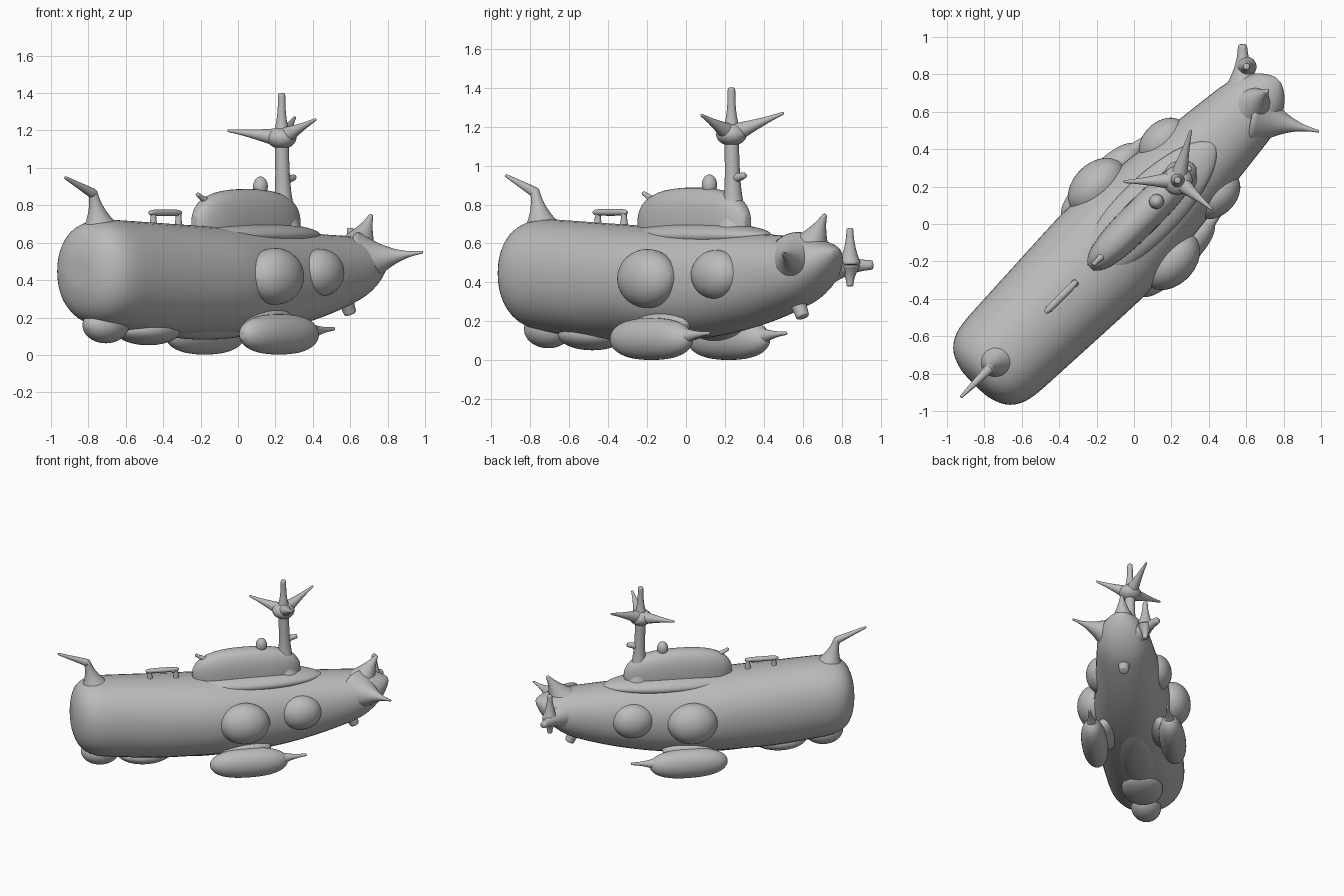
import bpy
from math import cos, sin, pi, copysign, radians
from mathutils import Vector, Matrix

if "Cube" in bpy.data.objects:
    bpy.data.objects.remove(bpy.data.objects["Cube"], do_unlink=True)

# Parts are laid out along x, then turned because the vessel lies diagonally
TURN = Matrix.Rotation(radians(45), 4, 'Z')
SIDES = 20

grey = bpy.data.materials.new("hull_grey")
grey.use_nodes = True
grey.diffuse_color = (.5, .5, .5, 1)
grey.node_tree.nodes["Principled BSDF"].inputs["Base Color"].default_value = grey.diffuse_color


def skin(name, rings):
    """Join equal rings of points, close both ends with a fan, and smooth."""
    count = len(rings[0])
    verts = [point for ring in rings for point in ring]
    faces = []
    for start in range(0, len(verts) - count, count):
        for j in range(count):
            a, b = start + j, start + (j + 1) % count
            faces.append((a, b, b + count, a + count))
    last = len(verts) - count
    for start, ring in ((0, rings[0]), (last, rings[-1])):
        verts.append(sum(ring, Vector((0, 0, 0))) / count)
        centre = len(verts) - 1
        for j in range(count):
            a, b = start + j, start + (j + 1) % count
            faces.append((a, b, centre) if start else (b, a, centre))
    mesh = bpy.data.meshes.new(name)
    mesh.from_pydata([TURN @ point for point in verts], [], faces)
    mesh.materials.append(grey)
    mesh.shade_smooth()
    part = bpy.data.objects.new(name, mesh)
    bpy.context.collection.objects.link(part)
    subdivision = part.modifiers.new("smooth", 'SUBSURF')
    subdivision.levels = subdivision.render_levels = 1


def oval(centre, across, upward, power=1):
    """Ring of points; a power under one makes it squarer."""
    ring = []
    for j in range(SIDES):
        angle = 2 * pi * j / SIDES
        c, s = (copysign(abs(v) ** power, v) for v in (cos(angle), sin(angle)))
        ring.append(Vector(centre) + across * c + upward * s)
    return ring


def rounding(distance, fullness):
    """Rounded end profile, growing from nearly zero to one."""
    inset = 1 - min(max(distance, .01), 1)
    return (1 - inset ** fullness) ** (1 / fullness)


def blob(name, centre, size, fullness=2, power=1):
    """Rounded body with the given half sizes; more fullness is blunter."""
    x, y, z = centre
    length, width, height = size
    rings = []
    for i in range(17):
        u = -cos(pi * i / 16)
        r = rounding(1 - abs(u), fullness)
        rings.append(oval((x + length * u, y, z),
                          Vector((0, width * r, 0)), Vector((0, 0, height * r)), power))
    skin(name, rings)


def spike(name, base, tip, wide, thin=.008, flare=2, flat=1):
    """Tapering prong whose root flares out into the body under it."""
    base, tip = Vector(base), Vector(tip)
    axis = (tip - base).normalized()
    side = axis.cross(Vector((0, 1, 0))).normalized()
    other = axis.cross(side)
    rings = []
    for i in range(11):
        f = i / 10
        r = thin + (wide - thin) * (1 - f) ** flare
        rings.append(oval(base.lerp(tip, f), side * r, other * r * flat))
    skin(name, rings)


def hull(name, bow, stern, steps=30):
    """Blunt at the bow, narrowing and rising towards the stern."""
    rings = []
    for i in range(steps + 1):
        x = bow + (stern - bow) * (1 - cos(pi * i / steps)) / 2
        aft = max(x, 0)
        end = rounding((x - bow) / .25, 3) * rounding((stern - x) / .25, 2)
        width = .32 - max(.12 * (x + .2), -.05 * (x + .2))
        axis = .45 + .1 * aft
        top = axis + (.68 - .05 * x - axis) * end
        bottom = axis + (.1 + .2 * max(x + .1, 0) ** 2 - axis) * end
        if x < -.6:
            bottom += .1 * (-.6 - x) * end
        rings.append(oval((x, 0, (top + bottom) / 2), Vector((0, width * end, 0)),
                          Vector((0, 0, (top - bottom) / 2)), .92))
    skin(name, rings)


hull("hull", -1.21, 1.09)

# Keel lumps
blob("nose_keel_bulb", (-1, 0, .16), (.14, .11, .1))
blob("keel_pad", (-.68, 0, .13), (.2, .15, .08))
blob("keel_ridge", (-.25, 0, .15), (.4, .13, .07))

# Conning tower and its fittings
blob("conning_tower", (.06, 0, .7), (.39, .1, .19), fullness=2.6, power=.8)
blob("tower_skirt", (.1, 0, .64), (.5, .17, .07))
blob("hatch_knob", (.17, 0, .9), (.04, .04, .055))
spike("tower_hook", (-.2, 0, .8), (-.31, 0, .86), .035, .012)

# Deck rail on two posts
blob("deck_rail", (-.55, 0, .76), (.12, .02, .018), fullness=4)
for label, x in (("front", -.64), ("rear", -.45)):
    spike(label + "_rail_post", (x, 0, .66), (x, 0, .76), .03, .015)

# Bow horn, bent forward
spike("horn_root", (-1.03, 0, .63), (-1.1, 0, .88), .14, .024)
spike("horn_tip", (-1.09, 0, .86), (-1.31, 0, .95), .028, flare=1)

# Mast with hub, knob and three arms
spike("mast", (.35, 0, .6), (.33, 0, 1.15), .14, .038, flare=4)
blob("mast_hub", (.33, 0, 1.16), (.08, .08, .06))
spike("mast_top", (.33, 0, 1.15), (.33, 0, 1.4), .06, .02, flare=3)
spike("mast_knob", (.33, 0, .93), (.43, 0, .95), .03, .015, flare=1)
for label, tip in (("front", (.12, .2, 1.2)), ("rear", (.57, .14, 1.27)),
                   ("side", (.35, -.24, 1.26))):
    spike(label + "_mast_arm", (.33, 0, 1.16), tip, .055, flare=1.4)

# Paired side parts
for label, side in (("right", -1), ("left", 1)):
    blob(label + "_sponson", (0, side * .28, .42), (.18, .13, .155))
    blob(label + "_rear_bulge", (.42, side * .2, .44), (.15, .11, .13))
    blob(label + "_pontoon", (.03, side * .28, .11), (.28, .095, .11), fullness=2.4)
    spike(label + "_pontoon_tail", (.2, side * .28, .12), (.45, side * .28, .14), .075, .01)
    spike(label + "_pylon", (.02, side * .1, .26), (.02, side * .28, .12), .22, .18, flat=.4)

# Stern fins and rudder knob
spike("stern_top_fin", (.86, 0, .5), (1.01, 0, .75), .17, .012, flare=1.4)
spike("stern_right_fin", (.86, -.05, .5), (1.05, -.35, .55), .18)
spike("stern_left_fin", (.88, .05, .48), (1.09, .27, .49), .16, .025)
for label, tip in (("upper", .68), ("lower", .38)):
    spike(label + "_left_fin_blade", (1.02, .17, .49), (1.02, .17, tip), .06, .018)
spike("rudder_knob", (.78, 0, .36), (.85, 0, .22), .07, .035)
